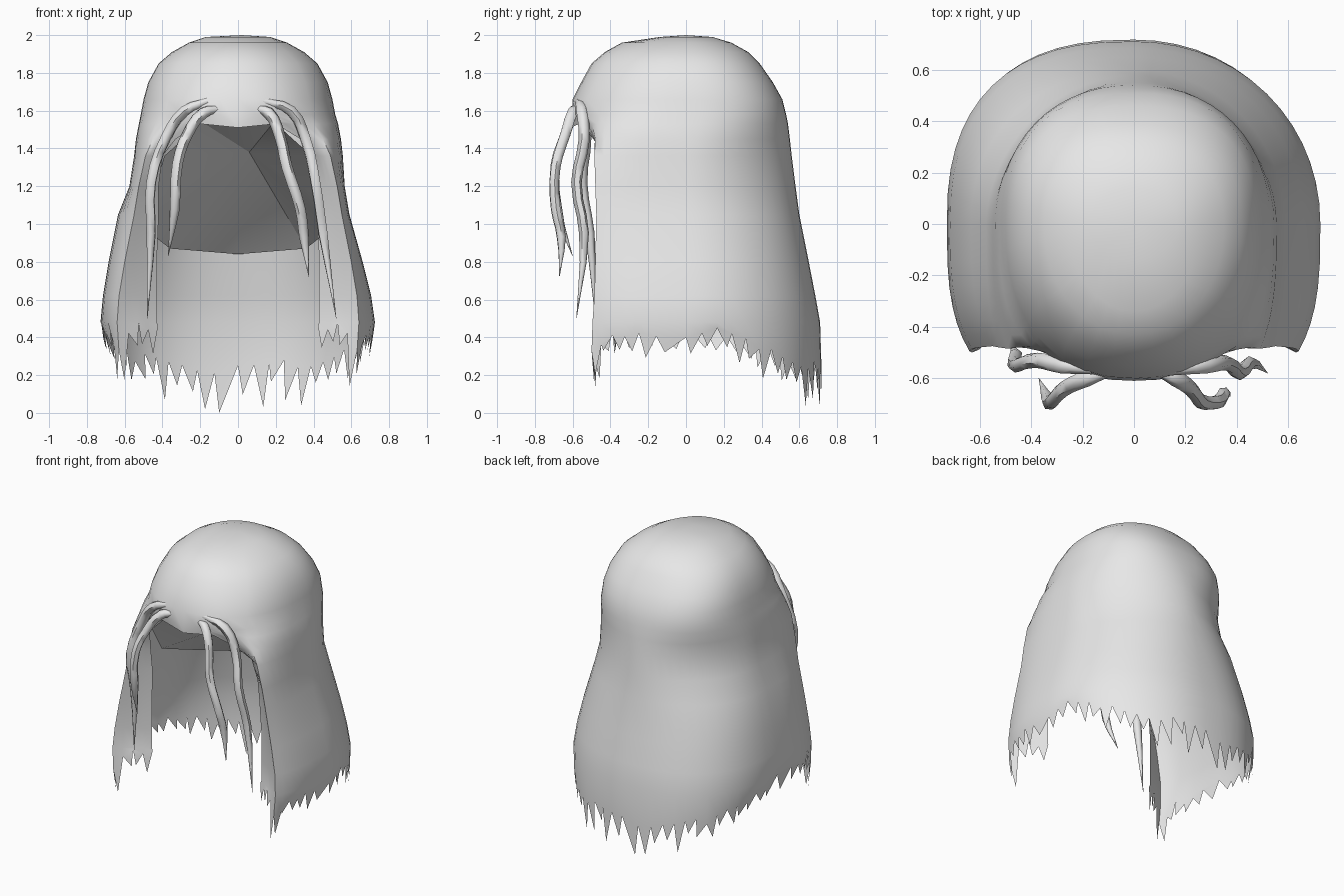
import bpy, bmesh, math, random

random.seed(4)
if "Cube" in bpy.data.objects:
    bpy.data.objects.remove(bpy.data.objects["Cube"])

GREY = bpy.data.materials.new("hair_grey")
GREY.use_nodes = True
GREY.diffuse_color = (0.8, 0.8, 0.8, 1)
GREY.node_tree.nodes["Principled BSDF"].inputs["Base Color"].default_value = (0.8, 0.8, 0.8, 1)


def finish(ob, angle):
    bpy.ops.object.select_all(action='DESELECT')
    ob.select_set(True)
    bpy.context.view_layer.objects.active = ob
    bpy.ops.object.shade_smooth_by_angle(angle=math.radians(angle))


def mesh_object(name, bm, angle):
    me = bpy.data.meshes.new(name)
    bm.to_mesh(me)
    bm.free()
    me.materials.append(GREY)
    ob = bpy.data.objects.new(name, me)
    bpy.context.collection.objects.link(ob)
    finish(ob, angle)


# Cap sections: height, half width, front depth, back depth, front and back squareness
CAP = [
    (1.99, 0.17, 0.14, 0.14, 2.0, 2.0),
    (1.96, 0.26, 0.34, 0.24, 2.0, 2.1),
    (1.91, 0.35, 0.43, 0.33, 2.1, 2.2),
    (1.85, 0.42, 0.50, 0.39, 2.1, 2.3),
    (1.75, 0.475, 0.555, 0.46, 2.2, 2.4),
    (1.66, 0.50, 0.60, 0.51, 2.3, 2.4),
    (1.58, 0.515, 0.61, 0.53, 2.4, 2.3),
]
# Skirt sections: height, back depth, inner edge x and y, front corner x and y,
# half width and back squareness on the left, then on the right
SKIRT = [
    (1.53, 0.54, 0.20, -0.565, 0.40, -0.475, 0.53, 2.2, 0.525, 2.2),
    (1.45, 0.55, 0.33, -0.49, 0.45, -0.48, 0.545, 2.0, 0.54, 2.0),
    (1.36, 0.56, 0.40, -0.42, 0.49, -0.485, 0.555, 1.9, 0.55, 1.85),
    (1.20, 0.58, 0.42, -0.38, 0.525, -0.48, 0.565, 1.85, 0.575, 1.9),
    (1.05, 0.60, 0.42, -0.36, 0.55, -0.475, 0.59, 2.0, 0.635, 2.15),
    (0.80, 0.65, 0.43, -0.35, 0.60, -0.48, 0.66, 2.05, 0.685, 2.35),
    (0.62, 0.685, 0.43, -0.35, 0.63, -0.485, 0.705, 2.05, 0.715, 2.45),
    (0.48, 0.71, 0.43, -0.35, 0.64, -0.495, 0.725, 2.05, 0.728, 2.5),
]
FLAP, SIDE, BACK = 4, 6, 14


def arc(w, depth, n, t_from, t_to, count):
    """Points on a superellipse quarter."""
    ts = [t_from + (t_to - t_from) * i / count for i in range(count)]
    return [(w * max(math.cos(t), 0) ** (2 / n), depth * math.sin(t) ** (2 / n)) for t in ts]


def back_arc(w, yb, n):
    return arc(w, yb, n, 0, math.pi / 2, BACK) + [(0, yb)]


def cap_half(w, yf, yb, nf, nb):
    cx = 0.75 * w
    xs = [cx * i / FLAP for i in range(FLAP)]
    front = [(x, -yf * (1 - (x / w) ** nf) ** (1 / nf)) for x in xs]
    side = arc(w, -yf, nf, math.acos(0.75 ** (nf / 2)), 0, SIDE)
    return front + side + back_arc(w, yb, nb)


def skirt_half(yb, ex, ey, cx, cy, w, nb):
    flap = [(ex + (cx - ex) * i / FLAP, ey + (cy - ey) * i / FLAP) for i in range(FLAP)]
    t0 = math.acos((cx / w) ** 1.5)
    side = arc(w, cy / math.sin(t0) ** (2 / 3), 3, t0, 0, SIDE)
    return flap + side + back_arc(w, yb, nb)


# Main hair: domed cap flowing into a skirt, with flaps folded inward at the front
bm = bmesh.new()
rows = []


def add_row(z, left, right):
    pts = left + [(-x, y) for x, y in right[-2::-1]]
    rows.append([bm.verts.new((x, y, z)) for x, y in pts])


for z, *shape in CAP:
    half = cap_half(*shape)
    add_row(z, half, half)
for v in (rows[-1][0], rows[-1][-1]):
    v.co.z = 1.51                                   # small peak in the hairline
for z, *shape, wl, nl, wr, nr in SKIRT:
    add_row(z, skirt_half(*shape, wl, nl), skirt_half(*shape, wr, nr))

count = len(rows[0])
FLAP_NOTCH = [0.46, 0.44, 0.475, 0.42, 0.33, 0.36]   # inner edge to outer corner
FLAP_TIP = [0.33, 0.38, 0.36, 0.16, 0.19]


def notch_height(i, y):
    k = min(i, count - 1 - i)
    if k < len(FLAP_NOTCH):
        return FLAP_NOTCH[k]
    base = 0.43 - 0.20 * max(0, (y - 0.1) / 0.61) ** 1.3
    return base + random.uniform(-0.035, 0.035)


def tip_height(i, y, z):
    k = min(i, count - 2 - i)
    if k < len(FLAP_TIP):
        return FLAP_TIP[k] + random.uniform(-0.03, 0.02)
    if i == count // 2:
        return 0.0
    length = 0.09 + 0.08 * max(0, (y - 0.1) / 0.61)
    return max(0.02, z - length * random.uniform(0.6, 1.35))


notches = []
for i, v in enumerate(rows[-1]):
    notches.append(bm.verts.new((v.co.x * 0.985, v.co.y * 1.01, notch_height(i, v.co.y))))
rows.append(notches)

for a, b in zip(rows, rows[1:]):
    for i in range(count - 1):
        bm.faces.new((a[i], b[i], b[i + 1], a[i + 1]))

# Ragged points along the hem
for i in range(count - 1):
    a, b = notches[i], notches[i + 1]
    mid = (a.co + b.co) / 2
    lean = (b.co - a.co) * random.uniform(-0.35, 0.35)
    tip = bm.verts.new((mid.x * 0.98 + lean.x, mid.y + lean.y, tip_height(i, mid.y, mid.z)))
    bm.faces.new((a, tip, b))

# Crown
top = bm.verts.new((0.02, 0, 2.0))
for i in range(count - 1):
    bm.faces.new((top, rows[0][i], rows[0][i + 1]))
bmesh.ops.remove_doubles(bm, verts=bm.verts, dist=0.0005)
mesh_object("hair_shell", bm, 60)

# Inner lining: a low roof sloping from the hairline to the nape
bm = bmesh.new()
side = [(0.19, -0.54, 1.54), (0.39, -0.41, 1.36), (0.46, -0.20, 1.12),
        (0.50, 0.12, 0.98), (0.36, 0.48, 0.87)]
ring = [(0, -0.57, 1.53)] + side + [(0, 0.62, 0.84)] + [(-x, y, z) for x, y, z in side[::-1]]
verts = [bm.verts.new(p) for p in ring]
peak = bm.verts.new((0.06, 0.05, 1.38))
for i, v in enumerate(verts):
    bm.faces.new((peak, verts[(i + 1) % len(verts)], v))
mesh_object("inner_lining", bm, 25)


# Loose front strands: tapered tubes
def strand(name, points):
    cu = bpy.data.curves.new(name, 'CURVE')
    cu.dimensions = '3D'
    cu.bevel_depth = 0.033
    cu.bevel_resolution = 1
    cu.resolution_u = 3
    sp = cu.splines.new('BEZIER')
    n = len(points) - 1
    sp.bezier_points.add(n)
    for i, p in enumerate(points):
        bp = sp.bezier_points[i]
        bp.co = p
        bp.handle_left_type = bp.handle_right_type = 'AUTO'
        bp.radius = 0.6 if i == 0 else (0.03 if i == n else 1.0 - 0.25 * (i / n))
    cu.materials.append(GREY)
    ob = bpy.data.objects.new(name, cu)
    bpy.context.collection.objects.link(ob)
    bpy.ops.object.select_all(action='DESELECT')
    ob.select_set(True)
    bpy.context.view_layer.objects.active = ob
    bpy.ops.object.convert(target='MESH')
    finish(bpy.context.view_layer.objects.active, 60)


strand("inner_strand_right", [(-0.10, -0.575, 1.61), (-0.18, -0.60, 1.59), (-0.27, -0.64, 1.47),
                              (-0.32, -0.69, 1.32), (-0.335, -0.68, 1.08), (-0.37, -0.60, 0.83)])
strand("inner_strand_left", [(0.10, -0.575, 1.61), (0.16, -0.60, 1.59), (0.22, -0.64, 1.47),
                             (0.26, -0.69, 1.30), (0.33, -0.69, 1.08), (0.35, -0.66, 0.93), (0.375, -0.67, 0.72)])
strand("outer_strand_right", [(-0.16, -0.565, 1.65), (-0.28, -0.55, 1.60), (-0.38, -0.53, 1.46),
                              (-0.46, -0.55, 1.22), (-0.46, -0.51, 0.95), (-0.48, -0.48, 0.50)])
strand("outer_strand_left", [(0.13, -0.57, 1.65), (0.28, -0.55, 1.60), (0.36, -0.54, 1.44),
                             (0.41, -0.58, 1.22), (0.45, -0.54, 0.95), (0.52, -0.58, 0.50)])
